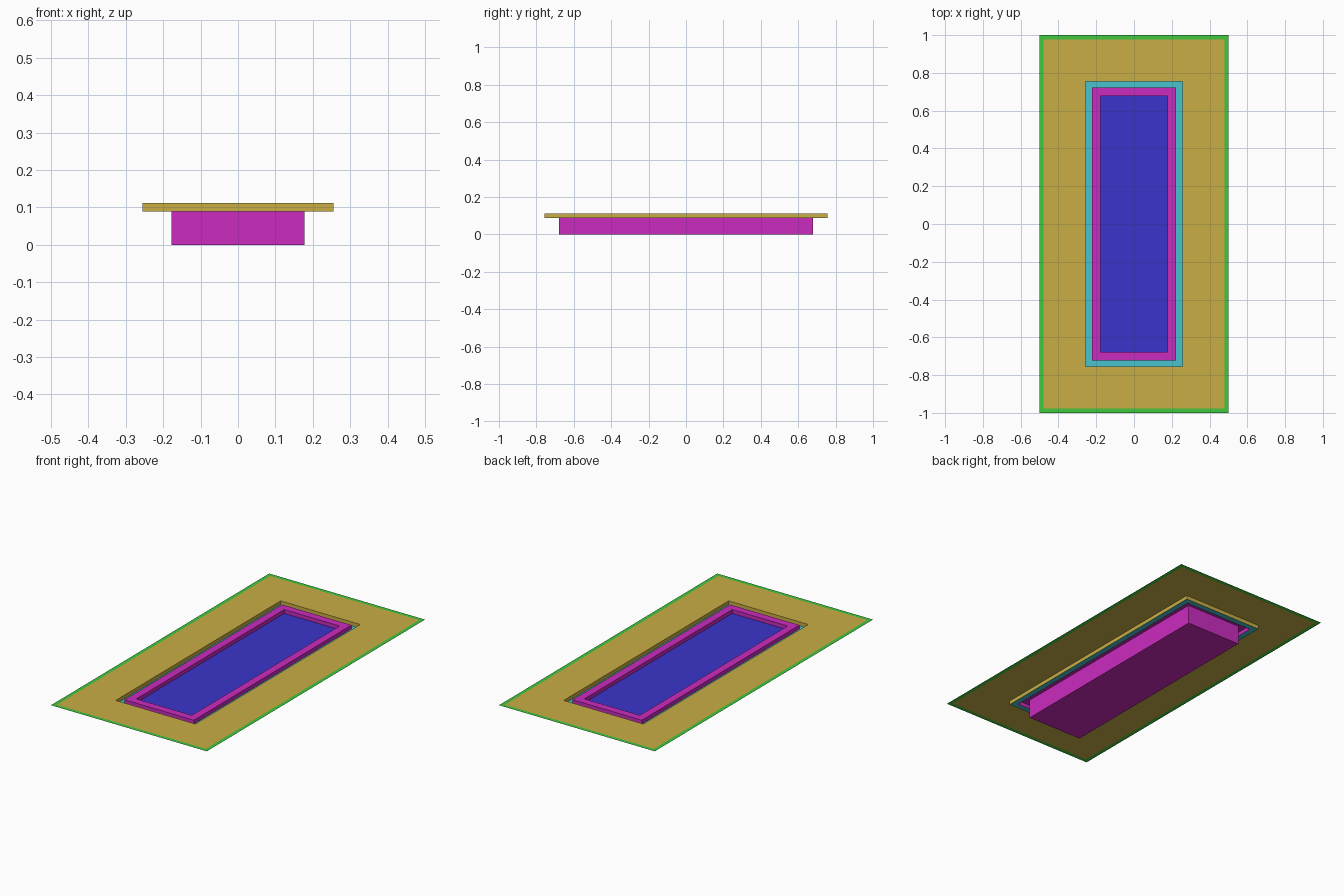
import bpy
import bmesh

cube = bpy.data.objects.get("Cube")
if cube:
    bpy.data.objects.remove(cube, do_unlink=True)


def make_material(name, rgb):
    mat = bpy.data.materials.new(name)
    mat.use_nodes = True
    mat.diffuse_color = (*rgb, 1)
    mat.node_tree.nodes["Principled BSDF"].inputs["Base Color"].default_value = (*rgb, 1)
    return mat


gold = make_material("gold", (0.58, 0.42, 0.06))
green = make_material("green", (0.05, 0.58, 0.045))
cyan = make_material("cyan", (0.065, 0.55, 0.61))
magenta = make_material("magenta", (0.60, 0.025, 0.52))
blue = make_material("blue", (0.045, 0.034, 0.60))

LENGTHEN = 0.5          # every rectangle is this much longer in y, per half
TOP, LEDGE = 0.1111, 0.0889
EDGE, PANEL, HOLE, RIM, TRAY = 0.5, 0.478, 0.2556, 0.2222, 0.1778


def loft(name, mat, profile, cap_first=False, cap_last=False):
    """Sweep a (half width, height) profile round the rectangular plan."""
    bm = bmesh.new()
    rings = []
    for w, z in profile:
        l = w + LENGTHEN
        rings.append([bm.verts.new((sx * w, sy * l, z))
                      for sx, sy in ((-1, -1), (1, -1), (1, 1), (-1, 1))])
    for a, b in zip(rings, rings[1:]):
        for i in range(4):
            j = (i + 1) % 4
            bm.faces.new((a[i], a[j], b[j], b[i]))
    if cap_first:
        bm.faces.new(rings[0][::-1])
    if cap_last:
        bm.faces.new(rings[-1])
    mesh = bpy.data.meshes.new(name)
    bm.to_mesh(mesh)
    bm.free()
    mesh.materials.append(mat)
    obj = bpy.data.objects.new(name, mesh)
    bpy.context.collection.objects.link(obj)
    return obj


# Flat surround: thin border, broad panel and the wall of its opening
loft("outer_border", green, [(EDGE, TOP), (PANEL, TOP)])
loft("surround_panel", gold, [(PANEL, TOP), (HOLE, TOP), (HOLE, LEDGE)])

# Sunken channel and the raised hollow rim inside it
loft("channel_floor", cyan, [(HOLE, LEDGE), (RIM, LEDGE)])
loft("raised_rim", magenta, [(RIM, LEDGE), (RIM, TOP), (TRAY, TOP), (TRAY, LEDGE)])

# Box hanging below, closed on top by the tray floor
loft("lower_box", magenta, [(TRAY, 0), (TRAY, LEDGE)], cap_first=True)
loft("tray_floor", blue, [(TRAY, LEDGE)], cap_last=True)
